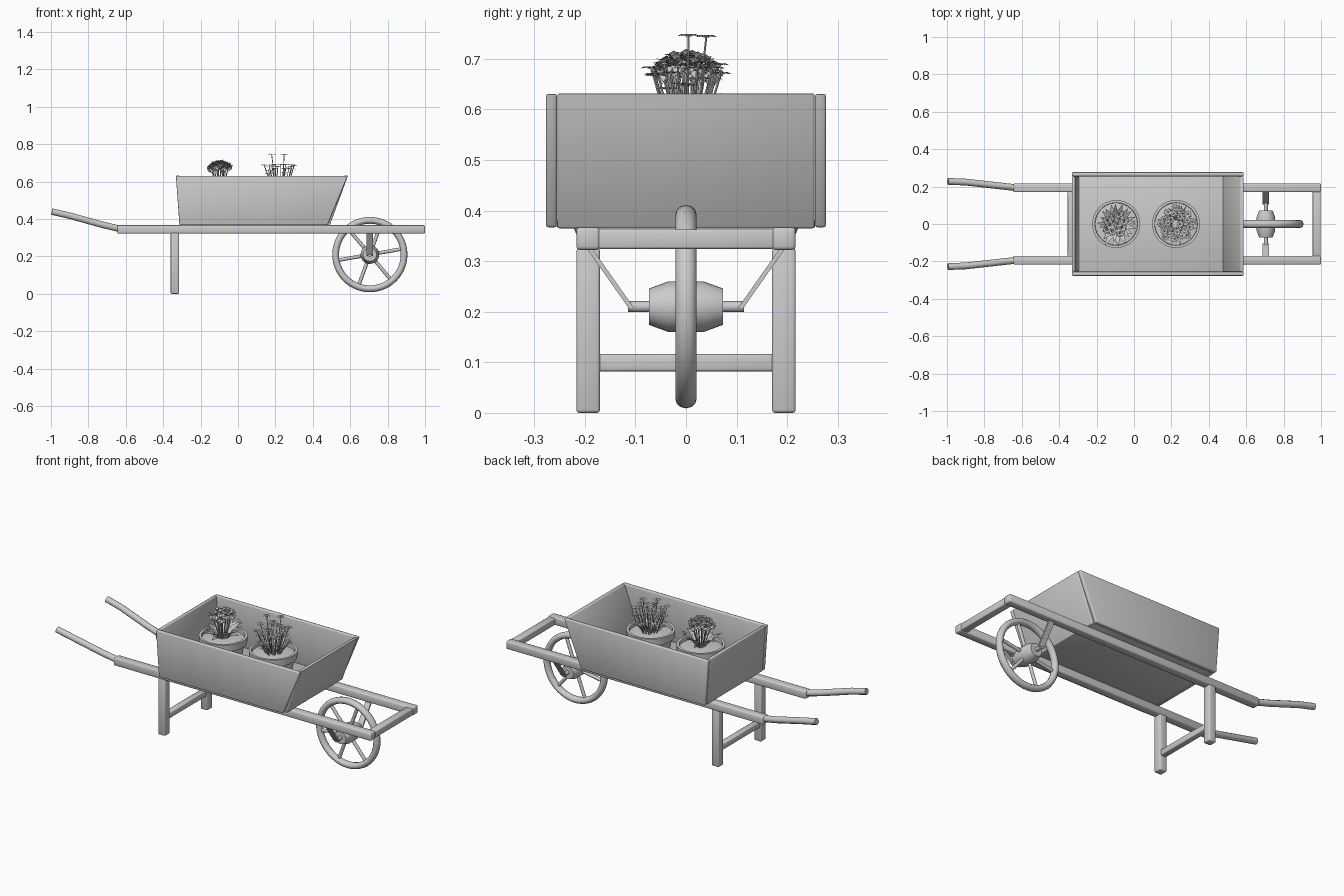
import bpy, bmesh, math, random
from mathutils import Vector, Matrix

cube = bpy.data.objects.get("Cube")
if cube:
    bpy.data.objects.remove(cube, do_unlink=True)
random.seed(4)

grey = bpy.data.materials.new("plain grey")
grey.use_nodes = True
grey.diffuse_color = (0.6, 0.6, 0.6, 1)
grey.node_tree.nodes["Principled BSDF"].inputs["Base Color"].default_value = (0.6, 0.6, 0.6, 1)


def finish(bm, name, angle=55, solid=True):
    if solid:
        bmesh.ops.recalc_face_normals(bm, faces=bm.faces)
    me = bpy.data.meshes.new(name)
    bm.to_mesh(me)
    bm.free()
    me.polygons.foreach_set("use_smooth", [True] * len(me.polygons))
    me.set_sharp_from_angle(angle=math.radians(angle))
    me.materials.append(grey)
    ob = bpy.data.objects.new(name, me)
    bpy.context.collection.objects.link(ob)
    return ob


def prism(name, profile, y0, y1, bevel=0.005):
    """Extrude an (x, z) outline from y0 to y1 and soften its edges."""
    bm = bmesh.new()
    face = bm.faces.new([bm.verts.new((x, y0, z)) for x, z in profile])
    ext = bmesh.ops.extrude_face_region(bm, geom=[face])
    moved = [v for v in ext["geom"] if isinstance(v, bmesh.types.BMVert)]
    bmesh.ops.translate(bm, verts=moved, vec=(0, y1 - y0, 0))
    bmesh.ops.recalc_face_normals(bm, faces=bm.faces)
    bmesh.ops.bevel(bm, geom=bm.edges[:], offset=bevel, segments=2, profile=0.5, affect='EDGES')
    return finish(bm, name)


def box(name, x0, x1, y0, y1, z0, z1, bevel=0.005):
    return prism(name, [(x0, z0), (x1, z0), (x1, z1), (x0, z1)], y0, y1, bevel)


def rod(bm, a, b, r, r2=None, segs=12):
    a, b = Vector(a), Vector(b)
    d = b - a
    m = Matrix.Translation((a + b) / 2) @ d.to_track_quat('Z', 'Y').to_matrix().to_4x4()
    bmesh.ops.create_cone(bm, cap_ends=True, segments=segs, radius1=r,
                          radius2=r if r2 is None else r2, depth=d.length, matrix=m)


def lathe(name, profile, centre, axis, steps=40, closed=False):
    """Turn a (radius, height) profile around an axis through centre."""
    bm = bmesh.new()
    c, ax = Vector(centre), Vector(axis)
    vs = [bm.verts.new(c + Vector((r, 0, 0)) + ax * h) for r, h in profile]
    es = [bm.edges.new(p) for p in zip(vs, vs[1:])]
    if closed:
        es.append(bm.edges.new((vs[-1], vs[0])))
    bmesh.ops.spin(bm, geom=vs + es, cent=c, axis=ax, angle=math.tau, steps=steps)
    bmesh.ops.remove_doubles(bm, verts=bm.verts, dist=0.0002)
    return finish(bm, name, 40)


def blade(bm, base, direction, length, width, droop=0.2):
    """Folded leaf or petal with a raised middle and a drooping tip."""
    d = Vector(direction).normalized()
    side = d.cross(Vector((0, 0, 1)))
    side = side.normalized() if side.length > 0.05 else Vector((1, 0, 0))
    up = side.cross(d)
    base = Vector(base)
    mid = base + d * length * 0.55
    root, keel = bm.verts.new(base), bm.verts.new(mid)
    tip = bm.verts.new(base + d * length - up * length * droop)
    for s in (-1, 1):
        edge = bm.verts.new(mid + side * s * width / 2 + up * width * 0.2)
        bm.faces.new((root, keel, edge) if s > 0 else (root, edge, keel))
        bm.faces.new((keel, tip, edge) if s > 0 else (keel, edge, tip))


def polar(r, a, z):
    return Vector((r * math.cos(a), r * math.sin(a), z))


# Frame: side rails, handles and legs on both sides
for s, side in ((1, "left"), (-1, "right")):
    ya, yb = sorted((s * 0.17, s * 0.217))
    box(side + "_rail", -0.645, 1.0, ya, yb, 0.322, 0.367, 0.007)
    box(side + "_leg", -0.36, -0.315, ya, yb, 0, 0.326, 0.006)
    cu = bpy.data.curves.new(side + "_handle", 'CURVE')
    cu.dimensions = '3D'
    cu.bevel_depth, cu.bevel_resolution, cu.use_fill_caps = 0.018, 3, True
    path = [(-0.62, 0.193, 0.345), (-0.72, 0.204, 0.368), (-0.9, 0.224, 0.418), (-0.995, 0.228, 0.44)]
    sp = cu.splines.new('POLY')
    sp.points.add(len(path) - 1)
    for p, (x, y, z) in zip(sp.points, path):
        p.co = (x, s * y, z, 1)
    sp.use_smooth = True
    cu.materials.append(grey)
    bpy.context.collection.objects.link(bpy.data.objects.new(side + "_handle", cu))
box("front_crossbar", 0.955, 0.998, -0.175, 0.175, 0.324, 0.363)
box("leg_crossbar", -0.355, -0.32, -0.175, 0.175, 0.082, 0.116)

# Tray with sloping front and back boards
outline = [(-0.313, 0.367), (0.478, 0.367), (0.587, 0.631), (-0.332, 0.631)]
prism("tray_left_board", outline, 0.255, 0.277)
prism("tray_right_board", outline, -0.277, -0.255)
prism("tray_front_board", [(0.47, 0.365), (0.49, 0.365), (0.588, 0.632), (0.568, 0.632)], -0.254, 0.254, 0.004)
prism("tray_back_board", [(-0.312, 0.365), (-0.294, 0.365), (-0.314, 0.632), (-0.332, 0.632)], -0.254, 0.254, 0.004)
box("tray_floor", -0.308, 0.48, -0.255, 0.255, 0.366, 0.382, 0.003)

# Wheel: rim, hub, axle, spokes and the straps that hang it
hub = Vector((0.705, 0, 0.21))
rim = [(0.183 + 0.018 * math.cos(a), 0.021 * math.sin(a)) for a in [k * math.tau / 12 for k in range(12)]]
lathe("wheel_rim", rim, hub, (0, 1, 0), 56, True)
lathe("wheel_hub", [(0, -0.073), (0.036, -0.073), (0.05, -0.035), (0.05, 0.035), (0.036, 0.073), (0, 0.073)],
      hub, (0, 1, 0), 24)
bm = bmesh.new()
rod(bm, hub - Vector((0, 0.115, 0)), hub + Vector((0, 0.115, 0)), 0.011)
finish(bm, "axle")
bm = bmesh.new()
for k in range(6):
    a = math.radians(10 + 60 * k)
    d = Vector((math.cos(a), 0, math.sin(a)))
    rod(bm, hub + d * 0.04, hub + d * 0.175, 0.0095)
finish(bm, "wheel_spokes")
for s, side in ((1, "left"), (-1, "right")):
    bm = bmesh.new()
    bmesh.ops.create_cube(bm, size=1)
    a, b = Vector((hub.x, s * 0.107, 0.206)), Vector((hub.x, s * 0.193, 0.328))
    d = b - a
    frame = Matrix((Vector((1, 0, 0)), d.normalized().cross(Vector((1, 0, 0))), d.normalized())).transposed()
    bmesh.ops.transform(bm, verts=bm.verts, matrix=Matrix.Translation((a + b) / 2) @ frame.to_4x4()
                        @ Matrix.Diagonal((0.034, 0.009, d.length, 1)))
    finish(bm, side + "_wheel_strap")

# Flower pots and soil
SOIL = 0.545
pots = {"rear": Vector((-0.095, 0, 0)), "front": Vector((0.225, 0, 0))}
for name, c in pots.items():
    lathe(name + "_pot", [(0, 0.382), (0.088, 0.382), (0.113, 0.52), (0.126, 0.522), (0.128, 0.562),
                          (0.114, 0.562), (0.112, 0.53), (0, 0.53)], c, (0, 0, 1))
    lathe(name + "_soil", [(0.113, SOIL - 0.003), (0.07, SOIL + 0.003), (0, SOIL + 0.005)], c, (0, 0, 1), 24)

# Rear plant: broad leaves below a dome of full blossoms
c = pots["rear"]
leaves, stems, petals = bmesh.new(), bmesh.new(), bmesh.new()
for k in range(22):
    a = k * 2.4
    lift = random.uniform(0.5, 1.6)
    blade(leaves, c + polar(0.02, a, SOIL), polar(1, a, lift), random.uniform(0.09, 0.125), 0.035)
for k in range(13):
    t = math.sqrt((k + 0.3) / 13)
    a = k * 2.4
    head = c + polar(0.058 * t, a, 0.645 + 0.052 * math.sqrt(1 - t * t * 0.8))
    rod(stems, c + polar(0.015, a, SOIL), head, 0.003, segs=6)
    for j in range(26):
        h = 1 - 2 * (j + 0.5) / 26
        d = polar(math.sqrt(1 - h * h), j * 2.4, h)
        blade(petals, head + d * 0.006, d, 0.02, 0.02, 0.35)
finish(leaves, "rear_plant_leaves", solid=False)
finish(stems, "rear_plant_stems")
finish(petals, "rear_plant_blossoms", solid=False)

# Front plant: slender leaves and open flowers on thin stems
c = pots["front"]
leaves, stems, petals, centres = (bmesh.new() for _ in range(4))
for k in range(34):
    a = k * 2.4
    blade(leaves, c + polar(random.uniform(0.015, 0.05), a, SOIL), polar(1, a, random.uniform(0.8, 2.6)),
          random.uniform(0.06, 0.1), 0.017)
heads = [Vector((-0.045, 0.005, 0.744)), Vector((0.022, 0.04, 0.742))]
for k in range(22):
    r = 0.022 + 0.07 * math.sqrt(k / 22)
    heads.append(polar(r, k * 2.4, random.uniform(0.635, 0.705) - r * 0.2))
for h in heads:
    top = c + h
    rod(stems, c + Vector((h.x * 0.45, h.y * 0.45, SOIL)), top, 0.0022, segs=6)
    rod(centres, top, top + Vector((0, 0, 0.005)), 0.006, 0.004, 8)
    for j in range(9):
        a = j * math.tau / 9
        blade(petals, top + polar(0.003, a, 0.002), polar(1, a, 0.1), 0.019, 0.011, 0.15)
finish(leaves, "front_plant_leaves", solid=False)
finish(stems, "front_plant_stems")
finish(petals, "front_plant_petals", solid=False)
finish(centres, "front_plant_flower_centres")
